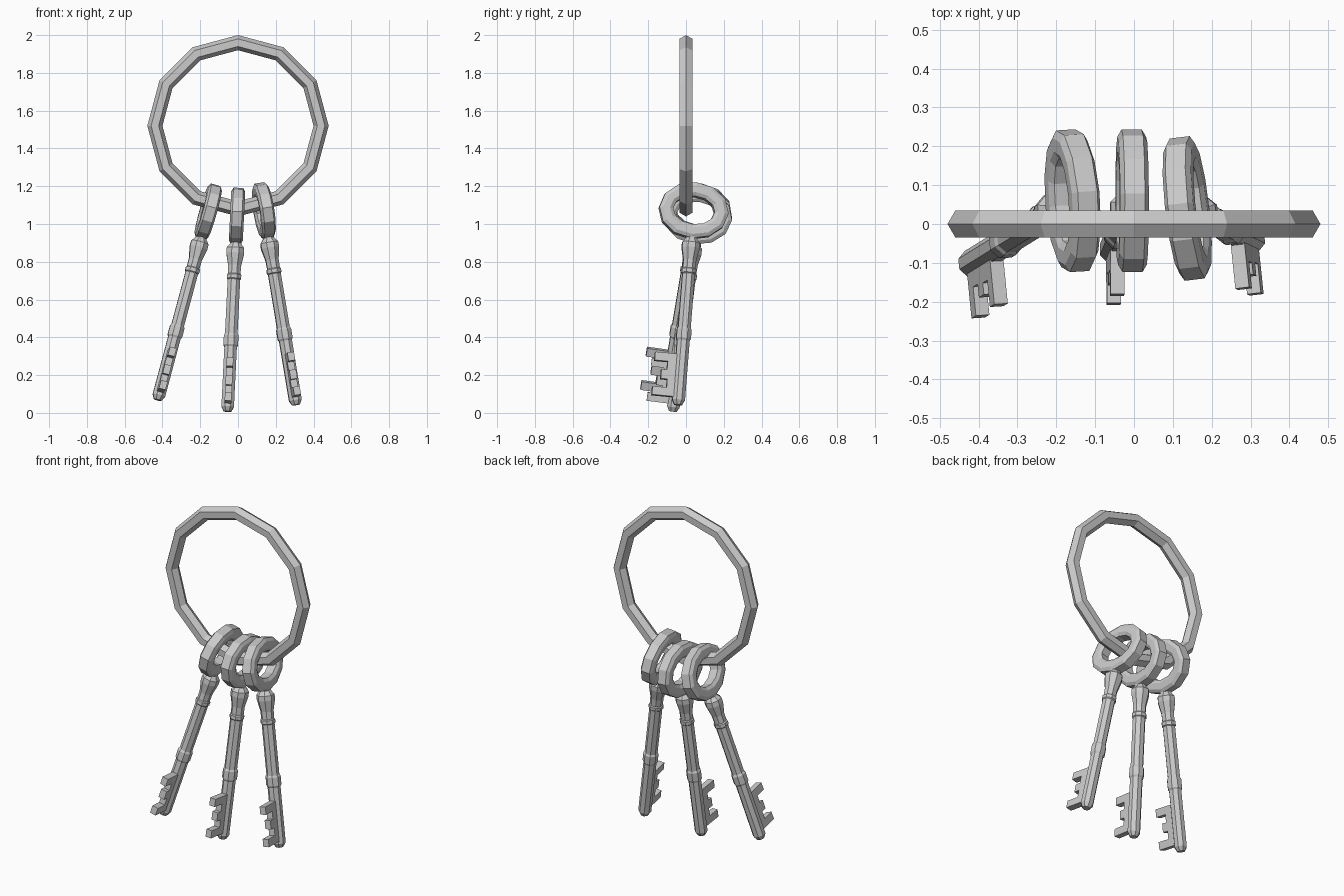
import bpy, bmesh
from math import sin, cos, pi
from mathutils import Vector, Matrix

if "Cube" in bpy.data.objects:
    bpy.data.objects.remove(bpy.data.objects["Cube"])


def finish(bm, name, matrix=None):
    bmesh.ops.recalc_face_normals(bm, faces=bm.faces)
    me = bpy.data.meshes.new(name)
    bm.to_mesh(me)
    bm.free()
    ob = bpy.data.objects.new(name, me)
    bpy.context.collection.objects.link(ob)
    if matrix:
        ob.matrix_world = matrix
    return ob


def ring(bm, section, rx, rz, n):
    """Closed ring in the local yz plane; section = (radial, sideways) points."""
    loops = []
    for i in range(n):
        a = 2 * pi * i / n
        loops.append([bm.verts.new((s, (rx + r) * sin(a), (rz + r) * cos(a)))
                      for r, s in section])
    m = len(section)
    for i in range(n):
        p, q = loops[i], loops[(i + 1) % n]
        for j in range(m):
            k = (j + 1) % m
            bm.faces.new((p[j], p[k], q[k], q[j]))


def lathe(bm, profile, n):
    """Turned shaft hanging down local -z; profile = (distance, radius)."""
    loops = [[bm.verts.new((r * cos(2 * pi * (i + .5) / n),
                            r * sin(2 * pi * (i + .5) / n), -d))
              for i in range(n)] for d, r in profile]
    for p, q in zip(loops, loops[1:]):
        for i in range(n):
            k = (i + 1) % n
            bm.faces.new((p[i], p[k], q[k], q[i]))
    bm.faces.new(loops[0])
    bm.faces.new(loops[-1])


# Large carrying ring: twelve sides, hexagonal section
bm = bmesh.new()
hexagon = [(.04 * cos(i * pi / 3), .04 * sin(i * pi / 3)) for i in range(6)]
ring(bm, hexagon, .44, .44, 12)
finish(bm, "carrying_ring",
       Matrix.Translation((0, 0, 1.52)) @ Matrix.Rotation(pi / 2, 4, 'Z'))

BOW = [(.037, -.026), (.037, .026), (.018, .037), (-.018, .037),
       (-.037, .026), (-.037, -.026), (-.018, -.037), (.018, -.037)]
SHAFT = [(.115, .03), (.15, .032), (.172, .05), (.20, .051), (.265, .037),
         (.31, .036), (.315, .041), (.335, .041), (.34, .036), (.63, .036),
         (.64, .042), (.69, .042), (.70, .036), (1.02, .036), (1.045, .022)]
# Bit outline: (distance along shaft, distance out from the axis)
BIT = [(.775, .0), (.775, .145), (.82, .145), (.82, .075), (.865, .075),
       (.865, .105), (.915, .105), (.915, .07), (.96, .07), (.96, .145),
       (1.005, .145), (1.005, .0)]


def key(label, centre, tip, bit_dir):
    centre, tip = Vector(centre), Vector(tip)
    z = (centre - tip).normalized()
    y = -Vector(bit_dir)
    y = (y - z * y.dot(z)).normalized()
    x = y.cross(z)
    m = Matrix((x, y, z)).transposed().to_4x4()
    m.translation = centre
    # Oval bow
    bm = bmesh.new()
    ring(bm, BOW, .148, .113, 12)
    finish(bm, label + "_key_bow", m)
    # Shaft with collars
    bm = bmesh.new()
    lathe(bm, SHAFT, 8)
    finish(bm, label + "_key_shaft", m)
    # Toothed bit
    bm = bmesh.new()
    f = bm.faces.new([bm.verts.new((-.018, -o, -d)) for d, o in BIT])
    ext = bmesh.ops.extrude_face_region(bm, geom=[f])
    bmesh.ops.translate(bm, vec=(.036, 0, 0),
                        verts=[v for v in ext["geom"] if isinstance(v, bmesh.types.BMVert)])
    finish(bm, label + "_key_bit", m)


key("left", (-.158, .06, 1.065), (-.425, -.105, .07), (.06, -1, 0))
key("middle", (-.005, .06, 1.043), (-.056, -.07, .006), (0, -1, 0))
key("right", (.137, .04, 1.07), (.308, -.042, .04), (.12, -1, 0))
